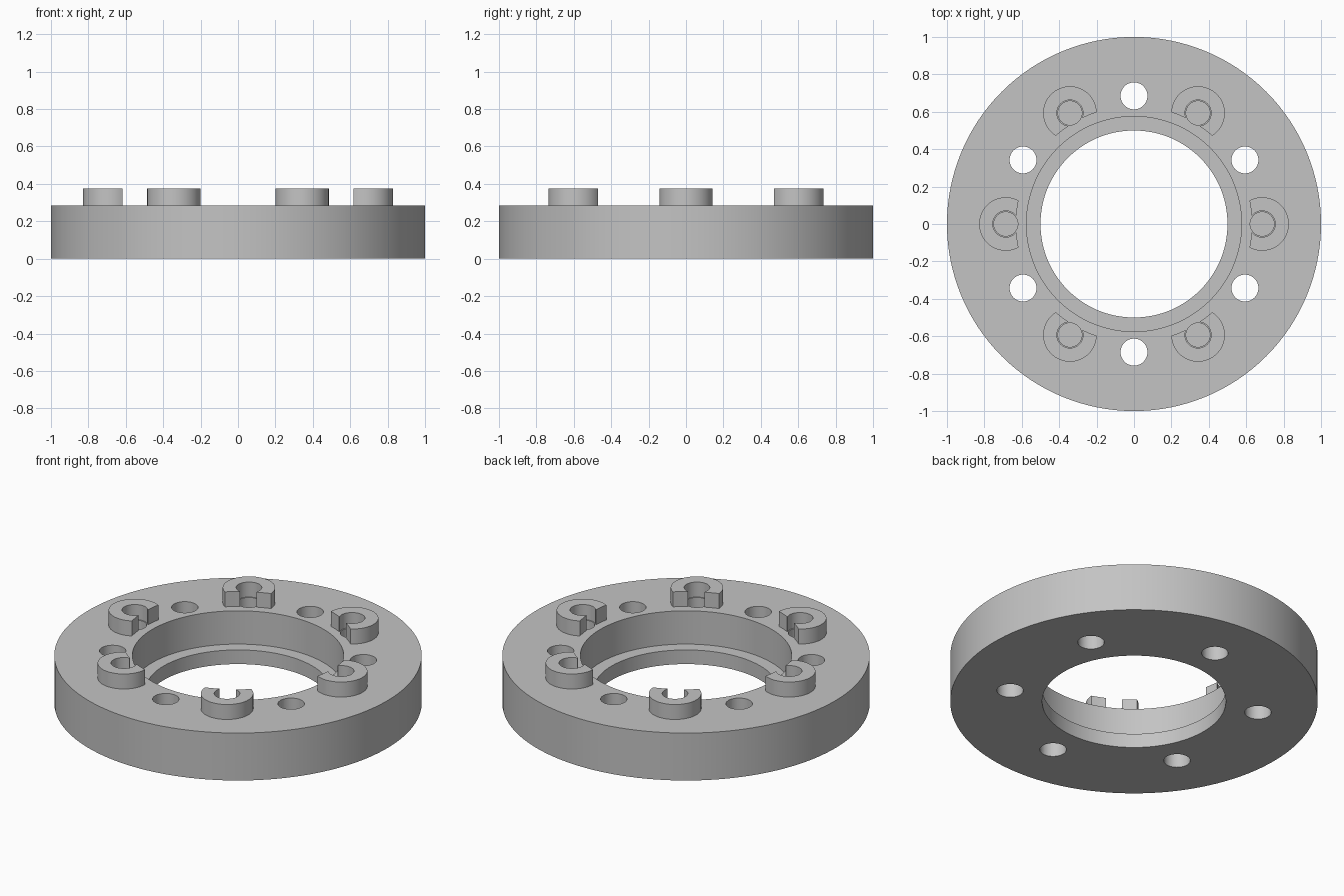
import bpy, bmesh
from math import sin, cos, asin, acos, radians, pi, sqrt

cube = bpy.data.objects.get("Cube")
if cube:
    bpy.data.objects.remove(cube)

TOP, BOSS_TOP, LEDGE = 0.285, 0.375, 0.085
PITCH = 0.685            # radius of the hole and boss circle
BOSS_R, BORE_R, SLOT = 0.143, 0.07, 0.045
CUT_R = 0.63             # bosses are trimmed to this radius

grey = bpy.data.materials.new("plain_grey")
grey.use_nodes = True
colour = (0.55, 0.55, 0.55, 1)
grey.diffuse_color = colour
grey.node_tree.nodes["Principled BSDF"].inputs["Base Color"].default_value = colour


def make_object(name, bm):
    bmesh.ops.recalc_face_normals(bm, faces=bm.faces)
    mesh = bpy.data.meshes.new(name)
    bm.to_mesh(mesh)
    bm.free()
    mesh.materials.append(grey)
    obj = bpy.data.objects.new(name, mesh)
    bpy.context.collection.objects.link(obj)
    return obj


def smooth(obj):
    bpy.ops.object.select_all(action='DESELECT')
    obj.select_set(True)
    bpy.context.view_layer.objects.active = obj
    bpy.ops.object.shade_smooth_by_angle(angle=radians(30))


def arc(radius, start, end, steps, cx=0.0):
    angles = [start + (end - start) * i / steps for i in range(steps + 1)]
    return [(cx + radius * cos(a), radius * sin(a)) for a in angles]


# Ring body: stepped section turned about the z axis
section = [(1, 0), (1, TOP), (0.575, TOP), (0.575, LEDGE), (0.5, LEDGE), (0.5, 0)]
bm = bmesh.new()
sides = 128
loops = []
for i in range(sides):
    a = 2 * pi * i / sides
    loops.append([bm.verts.new((r * cos(a), r * sin(a), z)) for r, z in section])
for i in range(sides):
    p, q = loops[i], loops[(i + 1) % sides]
    for j in range(len(section)):
        k = (j + 1) % len(section)
        bm.faces.new((p[j], q[j], q[k], p[k]))
body = make_object("ring_body", bm)

# Drill cutters: through holes between bosses, blind holes under bosses
bm = bmesh.new()
for i in range(12):
    a = i * pi / 6
    through = i % 2 == 1
    radius = 0.072 if through else 0.064
    bottom = -0.1 if through else TOP - 0.1
    made = bmesh.ops.create_cone(bm, cap_ends=True, segments=48,
                                 radius1=radius, radius2=radius, depth=0.5 - bottom)
    bmesh.ops.translate(bm, verts=made["verts"],
                        vec=(PITCH * cos(a), PITCH * sin(a), (0.5 + bottom) / 2))
cutter = make_object("drill_cutter", bm)
cutter.hide_render = True

drill = body.modifiers.new("drill", 'BOOLEAN')
drill.operation = 'DIFFERENCE'
drill.solver = 'EXACT'
drill.object = cutter
bpy.ops.object.select_all(action='DESELECT')
body.select_set(True)
bpy.context.view_layer.objects.active = body
bpy.ops.object.modifier_apply(modifier=drill.name)
bpy.data.objects.remove(cutter)
smooth(body)

# Boss: C-shaped outline, open toward the ring centre
outer_end = acos((CUT_R**2 - PITCH**2 - BOSS_R**2) / (2 * PITCH * BOSS_R))
inner_end = pi - asin(SLOT / BORE_R)
trim_out = asin(BOSS_R * sin(outer_end) / CUT_R)
trim_in = asin(SLOT / CUT_R)
outline = arc(BOSS_R, -outer_end, outer_end, 48, PITCH)
outline += arc(CUT_R, trim_out, trim_in, 4)[1:]
outline += arc(BORE_R, inner_end, -inner_end, 40, PITCH)
outline += arc(CUT_R, -trim_in, -trim_out, 4)[:-1]

bm = bmesh.new()
base = bm.faces.new([bm.verts.new((x, y, TOP)) for x, y in outline])
raised = bmesh.ops.extrude_face_region(bm, geom=[base], use_keep_orig=True)
verts = [v for v in raised["geom"] if isinstance(v, bmesh.types.BMVert)]
bmesh.ops.translate(bm, verts=verts, vec=(0, 0, BOSS_TOP - TOP))
boss = make_object("boss_1", bm)
smooth(boss)

# Repeat the boss around the ring
for i in range(1, 6):
    twin = bpy.data.objects.new(f"boss_{i + 1}", boss.data)
    twin.rotation_euler.z = i * pi / 3
    bpy.context.collection.objects.link(twin)
